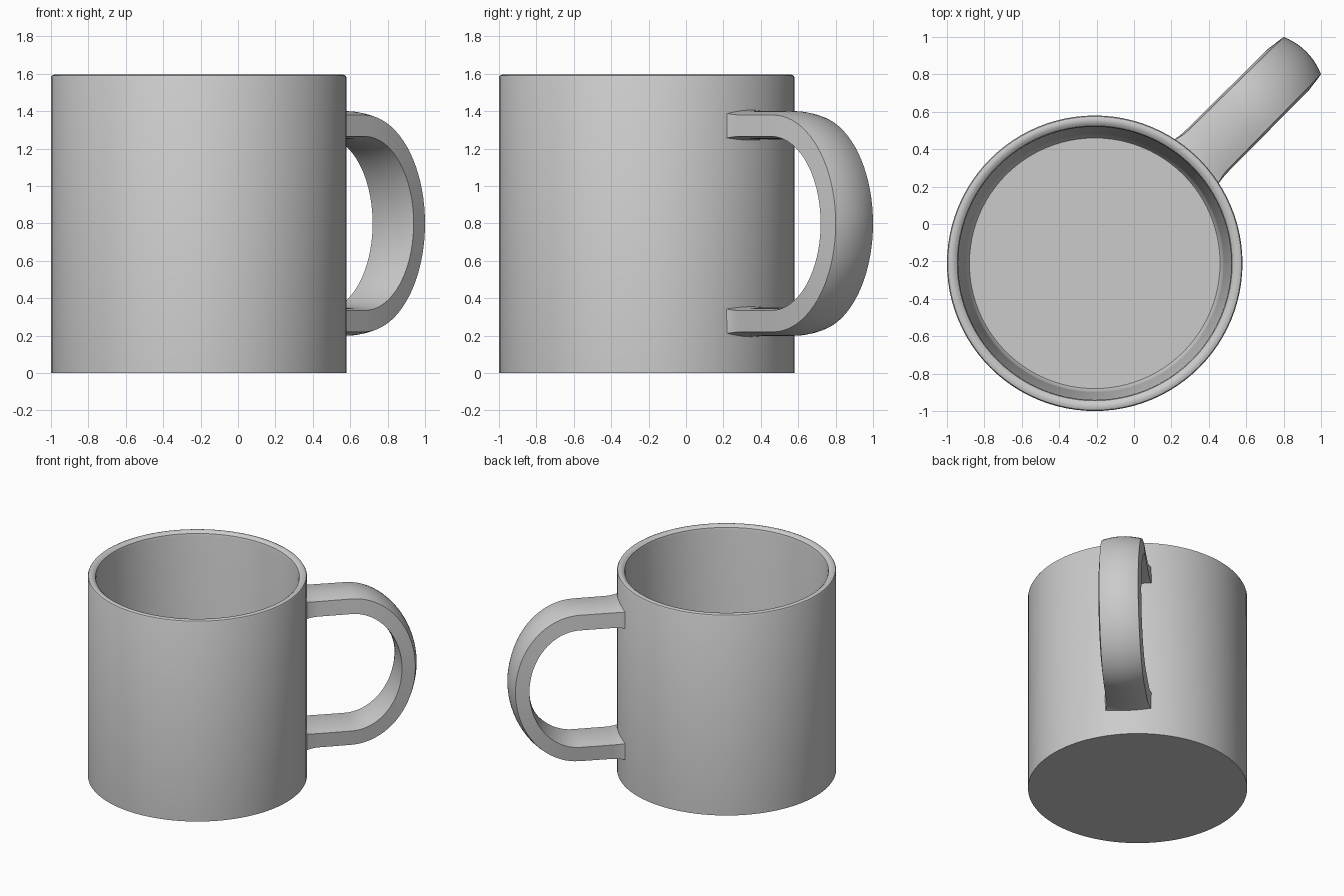
import bpy, bmesh, math
from mathutils import Matrix, Vector

cube = bpy.data.objects.get("Cube")
if cube:
    bpy.data.objects.remove(cube, do_unlink=True)

# Single grey glaze
grey = bpy.data.materials.new("grey_ceramic")
grey.use_nodes = True
colour = (0.6, 0.6, 0.6, 1)
grey.diffuse_color = colour
grey.node_tree.nodes["Principled BSDF"].inputs["Base Color"].default_value = colour

CENTRE = Vector((-0.21, -0.21, 0))
MID_Z = 0.8


def finish(bm, name, angle):
    bmesh.ops.recalc_face_normals(bm, faces=bm.faces)
    mesh = bpy.data.meshes.new(name)
    bm.to_mesh(mesh)
    bm.free()
    mesh.materials.append(grey)
    obj = bpy.data.objects.new(name, mesh)
    bpy.context.collection.objects.link(obj)
    bpy.ops.object.select_all(action='DESELECT')
    obj.select_set(True)
    bpy.context.view_layer.objects.active = obj
    bpy.ops.object.shade_smooth_by_angle(angle=math.radians(angle))
    return obj


# Mug body: revolved wall, rounded rim, tapered interior and floor
profile = [(0, 0), (0.79, 0), (0.79, 1.582), (0.785, 1.591), (0.77, 1.597),
           (0.75, 1.593), (0.735, 1.58), (0.73, 1.56),
           (0.69, 0.16), (0.685, 0.125), (0.67, 0.1), (0, 0.1)]
bm = bmesh.new()
verts = [bm.verts.new((r, 0, z)) for r, z in profile]
edges = [bm.edges.new(pair) for pair in zip(verts, verts[1:])]
bmesh.ops.spin(bm, geom=verts + edges, cent=(0, 0, 0), axis=(0, 0, 1),
               angle=math.tau, steps=96)
bmesh.ops.remove_doubles(bm, verts=bm.verts, dist=0.0005)
bmesh.ops.translate(bm, verts=bm.verts, vec=CENTRE)
finish(bm, "mug_body", 35)

# Handle stations: pairs of outer and inner points (reach, height)
BEND = 1.10
reaches = [0.74, 0.76, 0.78, 0.80, 0.83, 0.86, 0.98]
stations = [((r, 0.58), (r, 0.465)) for r in reaches]
for i in range(41):
    a = math.pi / 2 - math.pi * i / 40
    c, s = math.cos(a), math.sin(a)
    stations.append(((BEND + 0.47 * c, 0.58 * s), (BEND + 0.37 * c, 0.465 * s)))
stations += [((r, -0.58), (r, -0.465)) for r in reversed(reaches)]

# Handle: crowned band swept along the stations, flaring into the wall
bm = bmesh.new()
rings = []
across = [k / 5 - 1 for k in range(11)]
for outer, inner in stations:
    o = Vector((outer[0], 0, MID_Z + outer[1]))
    i = Vector((inner[0], 0, MID_Z + inner[1]))
    n = (o - i).normalized()
    flare = 0.02 * max(0, (0.86 - o.x) / 0.1) ** 2
    widen = 0.01 * (1.57 - o.x) + flare
    ring = []
    for u in across:
        p = o + n * (0.03 * (1 - u * u) * (1 - 0.3 * abs(n.z)) + flare * 0.5)
        ring.append(bm.verts.new((p.x, (0.141 + widen) * u, p.z)))
    for u in reversed(across):
        p = i - n * (0.015 * (1 - u * u) + flare * 0.5)
        ring.append(bm.verts.new((p.x, (0.155 + widen * 0.5) * u, p.z)))
    rings.append(ring)
for a, b in zip(rings, rings[1:]):
    for k in range(len(a)):
        j = (k + 1) % len(a)
        bm.faces.new((a[k], a[j], b[j], b[k]))
bm.faces.new(rings[0])
bm.faces.new(rings[-1])
bmesh.ops.transform(bm, verts=bm.verts,
                    matrix=Matrix.Translation(CENTRE) @ Matrix.Rotation(math.pi / 4, 4, 'Z'))
finish(bm, "handle", 35)
